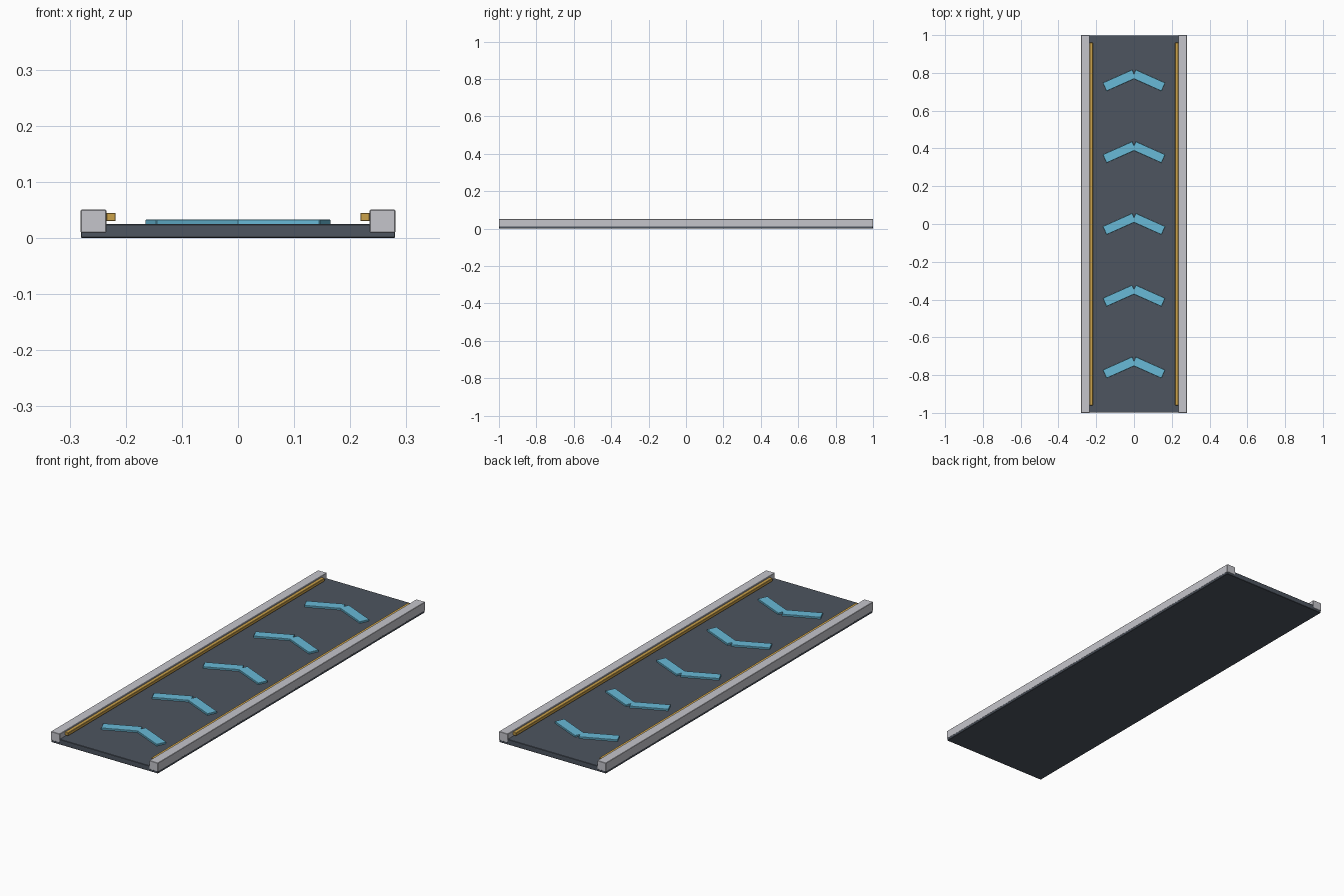
import bpy
from math import radians

if "Cube" in bpy.data.objects:
    bpy.data.objects.remove(bpy.data.objects["Cube"], do_unlink=True)


def material(name, rgb):
    mat = bpy.data.materials.new(name)
    mat.use_nodes = True
    mat.diffuse_color = (*rgb, 1)
    mat.node_tree.nodes["Principled BSDF"].inputs["Base Color"].default_value = (*rgb, 1)
    return mat


slate = material("dark slate", (0.075, 0.09, 0.115))
silver = material("light grey metal", (0.56, 0.56, 0.6))
gold = material("gold", (0.6, 0.36, 0.07))
blue = material("sky blue", (0.14, 0.49, 0.68))


def box(name, center, size, mat, angle=0, bevel=0.0015):
    bpy.ops.mesh.primitive_cube_add(size=1, location=center, rotation=(0, 0, angle))
    obj = bpy.context.object
    obj.name = name
    obj.scale = size
    bpy.ops.object.transform_apply(location=False, rotation=False, scale=True)
    obj.data.materials.append(mat)
    if bevel:
        mod = obj.modifiers.new("soft edges", "BEVEL")
        mod.width = bevel
        mod.segments = 1
    return obj


# Flat deck
box("deck", (0, 0, 0.0125), (0.56, 1.998, 0.025), slate)

# Side rails with a trim strip on each inner face
for side, sign in (("left", 1), ("right", -1)):
    box(side + "_rail", (sign * 0.2575, 0, 0.03), (0.046, 2, 0.041), silver)
    box(side + "_trim_strip", (sign * 0.2265, 0, 0.0375), (0.017, 1.92, 0.015), gold)

# Row of raised chevrons pointing to the back
for i in range(5):
    y = (i - 2) * 0.38
    for side, sign in (("left", 1), ("right", -1)):
        box(f"chevron_{i + 1}_{side}_arm", (sign * 0.0775, y, 0.0285),
            (0.17, 0.048, 0.009), blue, -sign * radians(24), 0.001)
